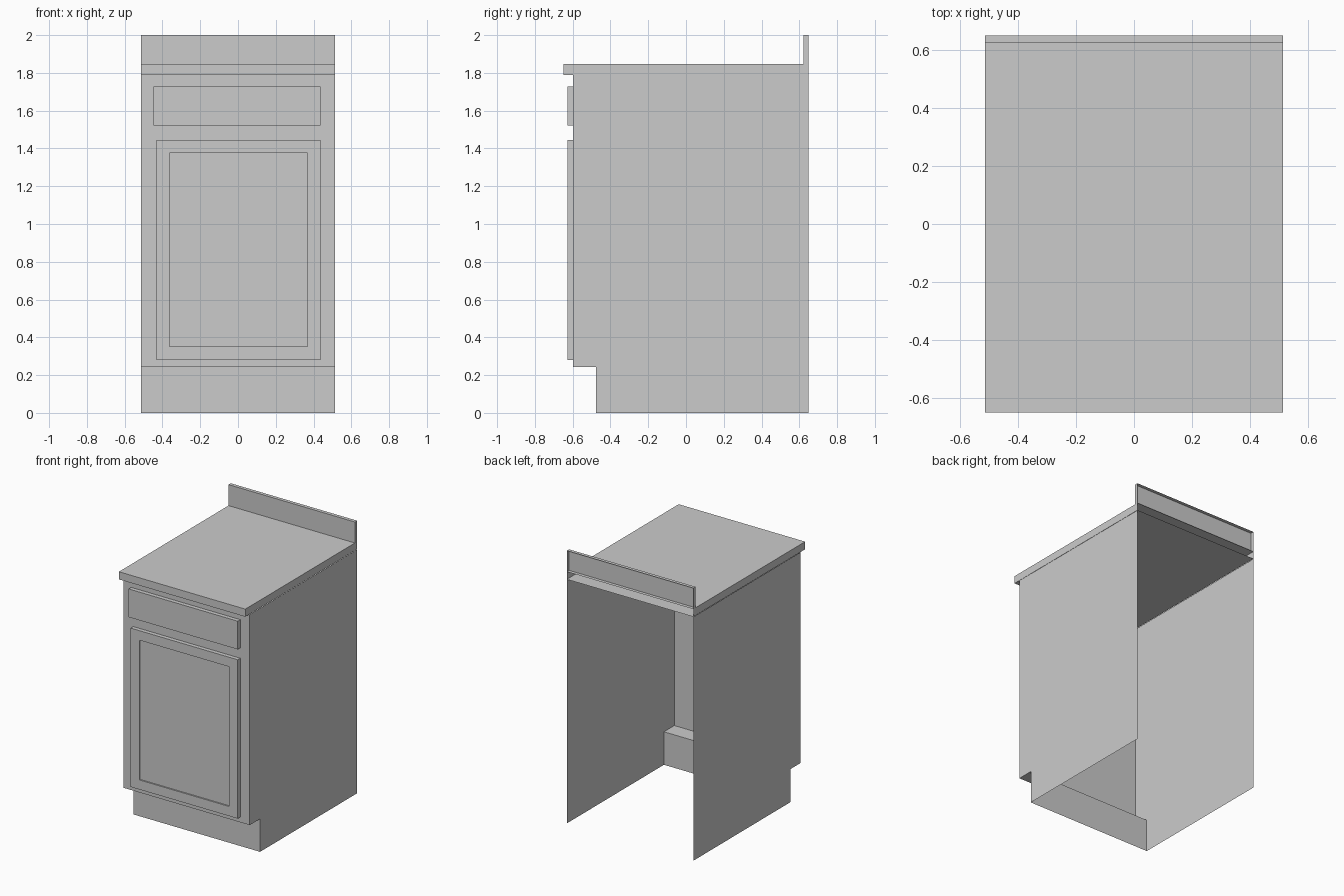
import bpy, bmesh

if "Cube" in bpy.data.objects:
    bpy.data.objects.remove(bpy.data.objects["Cube"])

W = 0.513          # half width
BACK = 0.648       # open rear plane
FACE = -0.597      # cabinet face plane
DOOR = -0.627      # front plane of door and drawer

grey = bpy.data.materials.new("light grey paint")
grey.diffuse_color = (0.6, 0.6, 0.6, 1)
grey.use_nodes = True
grey.node_tree.nodes["Principled BSDF"].inputs["Base Color"].default_value = grey.diffuse_color


def finish(name, bm):
    mesh = bpy.data.meshes.new(name)
    bm.normal_update()
    bm.to_mesh(mesh)
    bm.free()
    mesh.materials.append(grey)
    obj = bpy.data.objects.new(name, mesh)
    bpy.context.collection.objects.link(obj)
    return obj


def open_box(x0, x1, y0, y1, z0, z1):
    """Box whose rear (+y) face is left open."""
    bm = bmesh.new()
    bmesh.ops.create_cube(bm, size=1)
    for v in bm.verts:
        v.co.x = x1 if v.co.x > 0 else x0
        v.co.y = y1 if v.co.y > 0 else y0
        v.co.z = z1 if v.co.z > 0 else z0
    bm.normal_update()
    rear = [f for f in bm.faces if f.normal.y > 0.9]
    bmesh.ops.delete(bm, geom=rear, context='FACES_ONLY')
    return bm


# Cabinet shell: thin side sheets, face sheet and toe kick; back and base open
profile = [(BACK, 1.788), (FACE, 1.788), (FACE, 0.242),
           (-0.477, 0.242), (-0.477, 0), (BACK, 0)]
bm = bmesh.new()
left = [bm.verts.new((-W, y, z)) for y, z in profile]
right = [bm.verts.new((W, y, z)) for y, z in profile]
bm.faces.new(left)
bm.faces.new(right[::-1])
for i in (1, 2, 3):
    bm.faces.new((left[i], right[i], right[i + 1], left[i + 1]))
bmesh.ops.recalc_face_normals(bm, faces=bm.faces[:])
finish("cabinet_shell", bm)

# Worktop and backsplash, hollow towards the wall
finish("worktop", open_box(-W, W, -0.648, BACK, 1.79, 1.846))
finish("backsplash", open_box(-W, W, 0.622, BACK, 1.846, 2.0))

# Drawer front
finish("drawer_front", open_box(-0.448, 0.437, DOOR, FACE, 1.522, 1.729))

# Door with a recessed centre panel
bm = open_box(-0.432, 0.437, DOOR, FACE, 0.281, 1.446)
front = [f for f in bm.faces if f.normal.y < -0.9]
bmesh.ops.inset_region(bm, faces=front, thickness=0.099)
panel = bmesh.ops.extrude_face_region(bm, geom=front)
verts = [g for g in panel["geom"] if isinstance(g, bmesh.types.BMVert)]
bmesh.ops.translate(bm, verts=verts, vec=(0, 0.01, 0))
bmesh.ops.delete(bm, geom=[f for f in front if f.is_valid], context='FACES_ONLY')
finish("door", bm)
